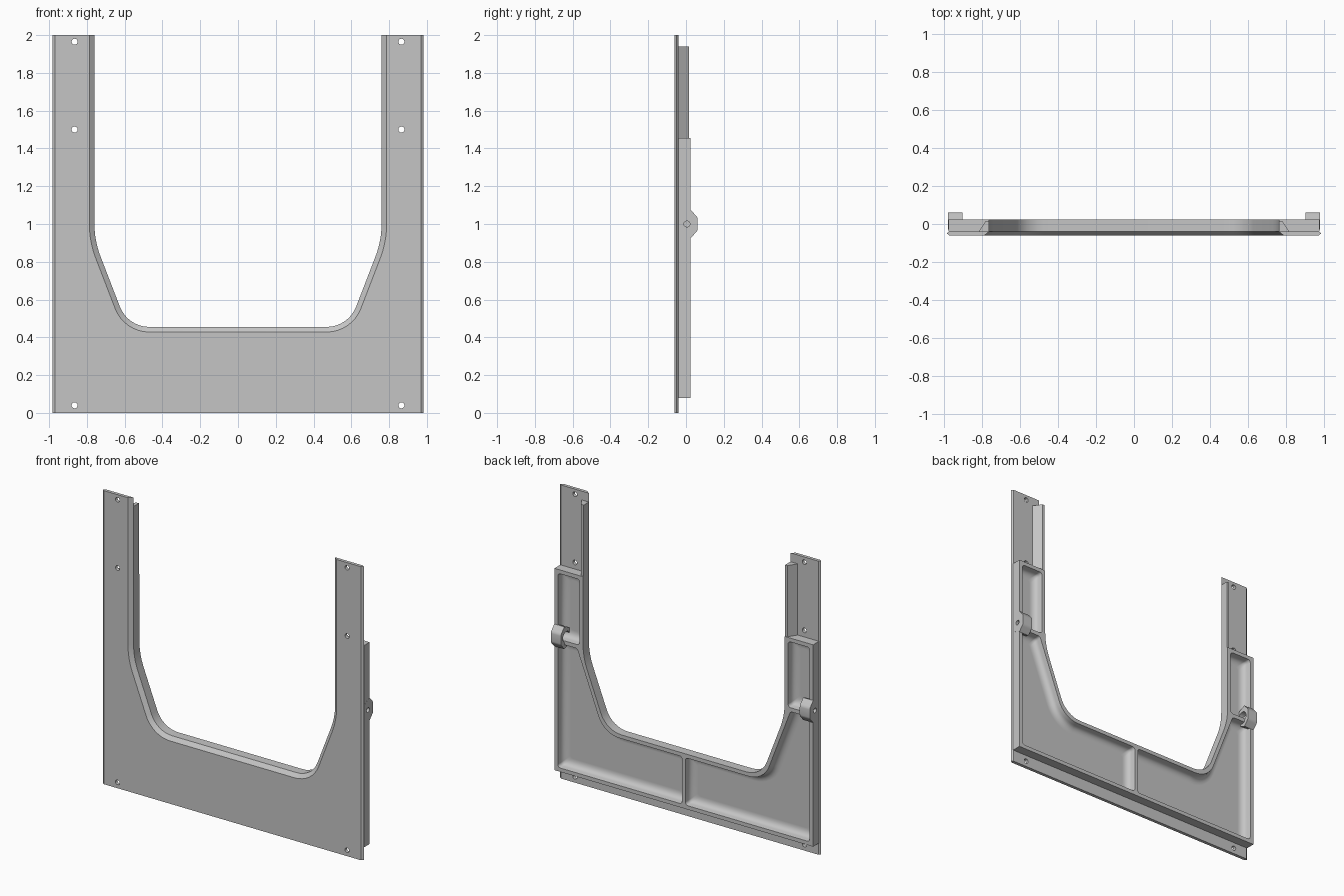
import bpy, bmesh, math
from mathutils import Vector, Matrix

if "Cube" in bpy.data.objects:
    bpy.data.objects.remove(bpy.data.objects["Cube"])

COLOUR = (0.56, 0.56, 0.56, 1)
grey = bpy.data.materials.new("plain grey")
grey.use_nodes = True
grey.diffuse_color = COLOUR
grey.node_tree.nodes["Principled BSDF"].inputs["Base Color"].default_value = COLOUR

BACK, JOIN, FRONT = 0.024, -0.039, -0.061   # main depths along y
SIDE = 0.975                                # half width of the rear frame


def rounded(corners, steps=8):
    """Outline from (x, z, radius) corners, each rounded by an arc."""
    pts = []
    for i, (x, z, r) in enumerate(corners):
        p = Vector((x, z))
        if r <= 0:
            pts.append(p)
            continue
        a = (Vector(corners[i - 1][:2]) - p).normalized()
        b = (Vector(corners[(i + 1) % len(corners)][:2]) - p).normalized()
        half = a.angle(b) / 2
        centre = p + (a + b).normalized() * r / math.sin(half)
        start = p + a * r / math.tan(half) - centre
        end = p + b * r / math.tan(half) - centre
        sweep = start.angle_signed(end)
        for k in range(steps + 1):
            pts.append(centre + Matrix.Rotation(-sweep * k / steps, 2) @ start)
    return pts


def inset(corners, d):
    """Move every edge of a counter-clockwise outline inward by d."""
    out = []
    for i, (x, z, r) in enumerate(corners):
        p = Vector((x, z))
        a = (p - Vector(corners[i - 1][:2])).normalized()
        b = (Vector(corners[(i + 1) % len(corners)][:2]) - p).normalized()
        na, nb = Vector((-a.y, a.x)), Vector((-b.y, b.x))
        q = p + (na + nb) * d / (1 + na.dot(nb))
        turn = a.x * b.y - a.y * b.x
        out.append((q.x, q.y, r + d if turn < 0 else r))
    return out


def loft(name, rings):
    """Solid from matching rings of 3D points, capped at both ends."""
    bm = bmesh.new()
    loops = [[bm.verts.new(p) for p in ring] for ring in rings]
    for lo, hi in zip(loops, loops[1:]):
        for i in range(len(lo)):
            bm.faces.new((lo[i - 1], lo[i], hi[i], hi[i - 1]))
    bm.faces.new(loops[0])
    bm.faces.new(loops[-1])
    bmesh.ops.recalc_face_normals(bm, faces=bm.faces)
    mesh = bpy.data.meshes.new(name)
    bm.to_mesh(mesh)
    bm.free()
    mesh.materials.append(grey)
    obj = bpy.data.objects.new(name, mesh)
    bpy.context.collection.objects.link(obj)
    return obj


def at_y(outline, y, s=1):
    return [(s * p[0], y, p[1]) for p in outline]


def along_x(outline, x0, x1):
    return [[(x, p[0], p[1]) for p in outline] for x in (x0, x1)]


def disc(cx, cy, r, n=20):
    return [(cx + r * math.cos(math.tau * k / n), cy + r * math.sin(math.tau * k / n)) for k in range(n)]


def activate(obj):
    bpy.ops.object.select_all(action='DESELECT')
    obj.select_set(True)
    bpy.context.view_layer.objects.active = obj


def cut(obj, cutters):
    activate(obj)
    for c in cutters:
        c.hide_render = True
        mod = obj.modifiers.new("cut", 'BOOLEAN')
        mod.operation, mod.solver, mod.object = 'DIFFERENCE', 'EXACT', c
        bpy.ops.object.modifier_apply(modifier=mod.name)
        bpy.data.objects.remove(c)


def smooth(obj):
    activate(obj)
    bpy.ops.object.shade_smooth_by_angle(angle=math.radians(28))


def u_shape(half, low, high, grow):
    """U outline; grow widens the opening."""
    right = [(half, low, 0), (half, high, 0),
             (0.76 + grow, high, 0),
             (0.76 + grow, 0.912 - 0.185 * grow, 0.48 + grow),
             (0.584 + 0.687 * grow, 0.455 - grow, 0.167 + grow)]
    return rounded(right + [(-x, z, r) for x, z, r in reversed(right)])


# Front plate with pointed side edges and a chamfered opening
plate = loft("front_plate", [
    at_y(u_shape(0.968, 0, 2, 0.027), FRONT),
    at_y(u_shape(0.983, 0, 2, 0.013), -0.05),
    at_y(u_shape(0.97, 0, 2, 0), JOIN)])
cut(plate, [loft("hole_cutter", [at_y(disc(s * 0.865, z, 0.016), y) for y in (-0.1, 0.1)])
            for s in (1, -1) for z in (0.04, 1.5, 1.965)])
smooth(plate)

# Rear frame with filleted pockets, leaving a centre rib and two cross ribs
frame = loft("rear_frame", [at_y(u_shape(SIDE, 0.08, 1.455, 0), y) for y in (JOIN, BACK)])
R = 0.02
lower = [(-0.014, 0.08, R), (SIDE, 0.08, R), (SIDE, 0.98, R),
         (0.786, 0.98, R), (0.584, 0.455, 0.14), (-0.014, 0.455, R)]
upper = [(0.76, 0.955, R), (SIDE, 0.955, R), (SIDE, 1.455, R), (0.76, 1.455, R)]
section = [(0.026, 0.05), (0.026, BACK)]
for k in range(6):
    t = math.pi / 2 * k / 5
    section.append((0.03 + 0.045 * (1 - math.cos(t)), -0.002 - 0.036 * math.sin(t)))
section.append((0.08, -0.038))
cutters = []
for s in (1, -1):
    for shape in (lower, upper):
        cutters.append(loft("pocket_cutter", [at_y(rounded(inset(shape, d)), y, s) for d, y in section]))
    cutters.append(loft("pin_cutter", along_x(disc(0.005, 1, 0.016), s * 0.92, s * 1.1)))
cut(frame, cutters)
smooth(frame)

# Tapered strips up the inner edges, and hollow hinge lugs
strip_section = [(0.76, JOIN), (0.815, JOIN), (0.778, 0.017), (0.76, 0.017)]
lug_half = [(-0.03, 0.05), (0, 0.068), (BACK, 0.076), (0.052, 0.045), (0.059, 0.036), (0.061, 0.026)]
lug_outline = [(y, 1 - h) for y, h in lug_half] + [(y, 1 + h) for y, h in reversed(lug_half)]
for s, side in ((1, "left"), (-1, "right")):
    strip = loft(side + "_inner_strip", [[(s * x, y, z) for x, y in strip_section] for z in (1.45, 1.94)])
    lug = loft(side + "_hinge_lug", along_x(lug_outline, s * 0.9, s * (SIDE + 0.001)))
    cut(lug, [loft("hollow_cutter", along_x(disc(0.003, 1, 0.037), s * 0.88, s * 0.95)),
              loft("pin_cutter", along_x(disc(0.005, 1, 0.016), s * 0.92, s * 1.1))])
    smooth(lug)
